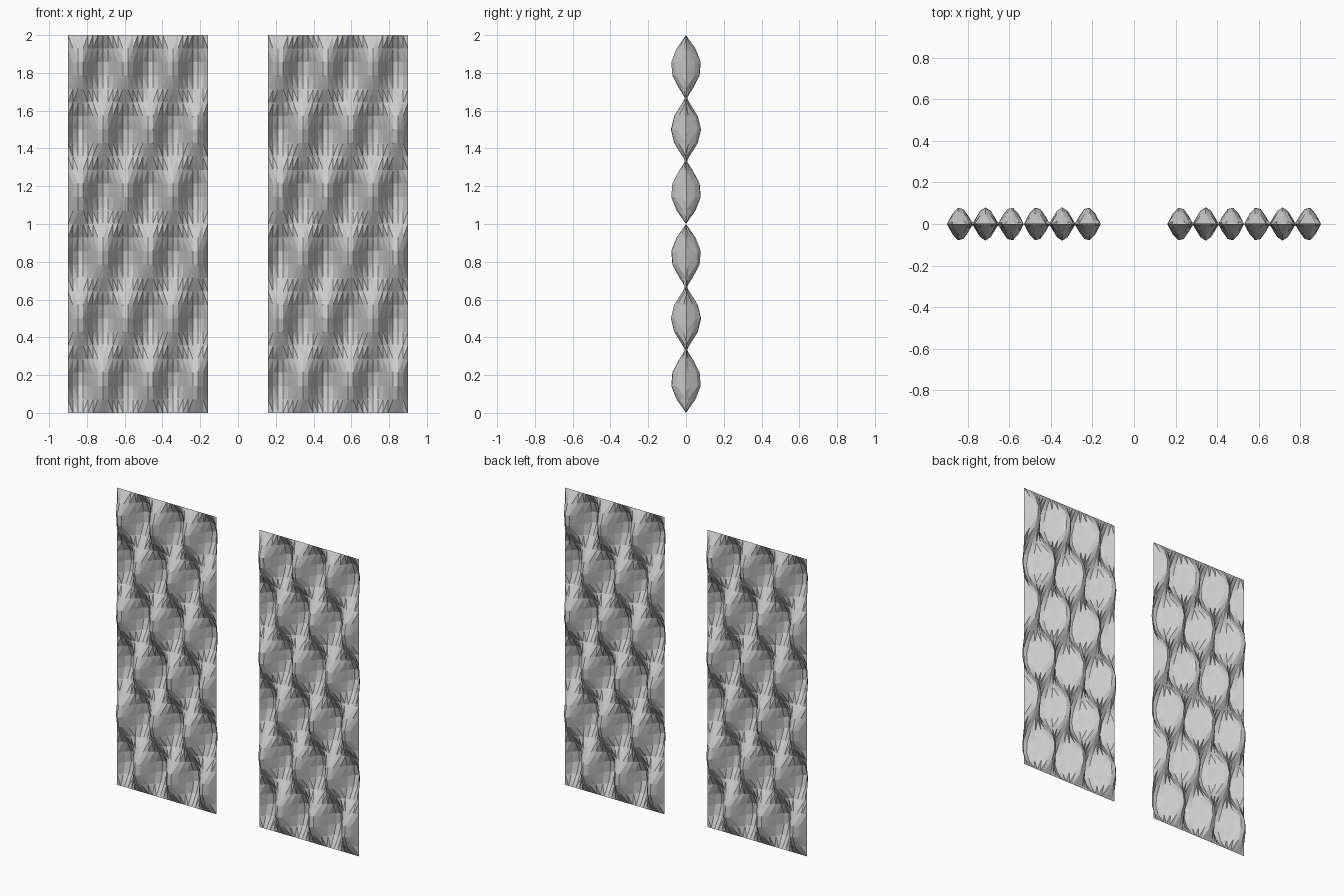
import bpy
import bmesh
from math import pi, sin

cube = bpy.data.objects.get("Cube")
if cube:
    bpy.data.objects.remove(cube, do_unlink=True)

GRID = 28        # facets along each side of a panel
WAVES = 3        # full waves along each side
DEPTH = 0.08
WIDTH, HEIGHT = 0.74, 2.0
CENTRE = 0.53

# Plain grey for both panels
grey = bpy.data.materials.new("light_grey")
grey.use_nodes = True
colour = (0.6, 0.6, 0.6, 1)
grey.diffuse_color = colour
grey.node_tree.nodes["Principled BSDF"].inputs["Base Color"].default_value = colour


def wavy_panel(name, centre_x):
    """Two-skinned egg-crate sheet standing upright, with flat triangular facets."""
    bm = bmesh.new()
    rows = []
    for j in range(GRID + 1):
        v = j / GRID
        row = []
        for i in range(GRID + 1):
            u = i / GRID
            bulge = DEPTH * sin(2 * pi * WAVES * u) * sin(2 * pi * WAVES * v)
            row.append(bm.verts.new(((u - 0.5) * WIDTH, bulge, v * HEIGHT)))
        rows.append(row)

    # Front and back skins share their corners but split along opposite diagonals
    for low, high in zip(rows, rows[1:]):
        for i in range(GRID):
            a, b, c, d = low[i], low[i + 1], high[i + 1], high[i]
            for corners in ((a, b, c), (a, c, d), (b, a, d), (b, d, c)):
                bm.faces.new(corners)

    mesh = bpy.data.meshes.new(name)
    bm.to_mesh(mesh)
    bm.free()
    mesh.materials.append(grey)
    panel = bpy.data.objects.new(name, mesh)
    panel.location.x = centre_x
    bpy.context.collection.objects.link(panel)


# Matching pair of panels
wavy_panel("left_panel", CENTRE)
wavy_panel("right_panel", -CENTRE)
